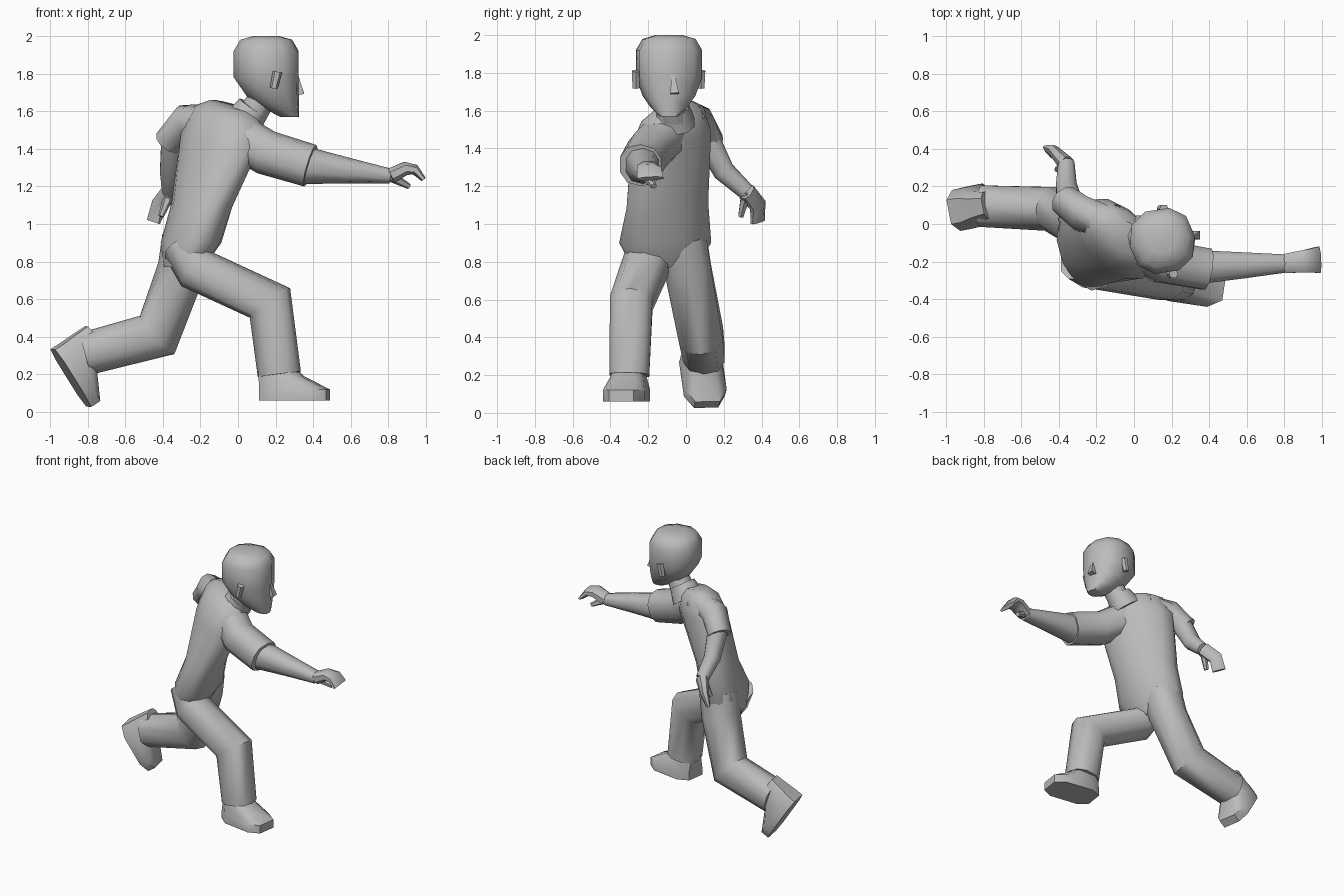
import bpy, bmesh
from math import sin, cos, pi, radians
from mathutils import Vector

if "Cube" in bpy.data.objects:
    bpy.data.objects.remove(bpy.data.objects["Cube"])

shade = (0.5, 0.5, 0.5, 1)
grey = bpy.data.materials.new("plain grey")
grey.use_nodes = True
grey.diffuse_color = shade
grey.node_tree.nodes["Principled BSDF"].inputs["Base Color"].default_value = shade

across = Vector((0, 1, 0))
ahead = Vector((1, 0, 0))


def soften(value, box):
    """Push a circle coordinate towards a rounded square."""
    return abs(value) ** box * (1 if value > 0 else -1)


def loft(name, rings, sides=10, box=0.85):
    """Skin rings given as (centre, half side vector, half depth vector)."""
    bm = bmesh.new()
    rows = []
    for centre, side, depth in rings:
        row = []
        for i in range(sides):
            turn = 2 * pi * (i + 0.5) / sides
            point = centre + side * soften(cos(turn), box) + depth * soften(sin(turn), box)
            row.append(bm.verts.new(point))
        rows.append(row)
    for lower, upper in zip(rows, rows[1:]):
        for i in range(sides):
            j = (i + 1) % sides
            bm.faces.new((lower[i], lower[j], upper[j], upper[i]))
    bm.faces.new(reversed(rows[0]))
    bm.faces.new(rows[-1])
    bmesh.ops.recalc_face_normals(bm, faces=bm.faces)
    mesh = bpy.data.meshes.new(name)
    bm.to_mesh(mesh)
    bm.free()
    mesh.materials.append(grey)
    obj = bpy.data.objects.new(name, mesh)
    bpy.context.collection.objects.link(obj)
    bpy.ops.object.select_all(action="DESELECT")
    obj.select_set(True)
    bpy.context.view_layer.objects.active = obj
    bpy.ops.object.shade_smooth_by_angle(angle=radians(45))


def tube(name, path, start, end, side=across, flat=(1, 1), sides=10):
    """Tapered tube with mitred bends; flat gives depth over width at both ends."""
    path = [Vector(p) for p in path]
    last = len(path) - 1
    rings = []
    for i, point in enumerate(path):
        before = (path[max(i, 1)] - path[max(i, 1) - 1]).normalized()
        after = (path[min(i + 1, last)] - path[min(i, last - 1)]).normalized()
        along = (before + after).normalized()
        wide = (side - along * side.dot(along)).normalized()
        t = i / last
        width = start + (end - start) * t
        depth = width * (flat[0] + (flat[1] - flat[0]) * t) / along.dot(before)
        rings.append((point, wide * width, along.cross(wide) * depth))
    loft(name, rings, sides)


def level_ring(centre, width, depth, yaw, tilt=0):
    """Ring of an upright form, turned about the vertical."""
    c, s = cos(radians(yaw)), sin(radians(yaw))
    return Vector(centre), Vector((c, s, tilt)) * width, Vector((s, -c, 0)) * depth


def shoe(name, sole, forward, up):
    """Flat sole, rounded upper and narrow ankle, lined up at the heel."""
    forward, up = Vector(forward).normalized(), Vector(up).normalized()
    left = up.cross(forward).normalized()
    length = 0.19
    rings = []
    for height, reach in ((0, length), (0.06, length), (0.13, 0.12), (0.22, 0.07)):
        centre = Vector(sole) + forward * (reach - length) + up * height
        rings.append((centre, left * (0.05 + 0.35 * reach), forward * reach))
    loft(name, rings, sides=8, box=0.6)


# Torso leaning forward and twisting from hips to shoulders
torso = []
for z, width in ((0.77, 0.17), (0.9, 0.25), (1.1, 0.23), (1.45, 0.26), (1.58, 0.21), (1.63, 0.12)):
    rise = (z - 0.9) / 0.7
    centre = (0.2 * rise - 0.25, 0.04 * rise - 0.11, z)
    torso.append(level_ring(centre, width, 0.62 * width, 105 + 37 * rise, 0.25 * max(rise, 0)))
loft("torso", torso, sides=12, box=1)

# Neck and head
tube("collar", [(0.02, -0.06, 1.53), (0.08, -0.07, 1.62)], 0.11, 0.085)
tube("neck", [(0.05, -0.06, 1.54), (0.16, -0.09, 1.72)], 0.08, 0.07)
head = []
for z, reach in ((1.57, 0.05), (1.62, 0.1), (1.68, 0.14), (1.78, 0.175), (1.92, 0.175), (1.98, 0.14), (2, 0.07)):
    x = 0.15 if z > 1.8 else 0.325 - reach
    head.append(level_ring((x, -0.09, z), reach, reach, 99))
loft("head", head)
tube("nose", [(0.31, -0.07, 1.8), (0.33, -0.06, 1.69)], 0.01, 0.03, sides=4)
for name, x, y in (("right_ear", 0.19, -0.265), ("left_ear", 0.14, 0.08)):
    tube(name, [(x, y, 1.72), (x + 0.02, y, 1.81)], 0.02, 0.025, sides=6)

# Right leg strides forward, left leg kicks back
tube("right_trouser_leg", [(-0.29, -0.17, 0.88), (-0.22, -0.22, 0.76), (0.17, -0.29, 0.58), (0.22, -0.3, 0.2)],
     0.135, 0.11, flat=(0.85, 1.05))
tube("left_trouser_leg", [(-0.27, -0.02, 0.92), (-0.3, 0.01, 0.76), (-0.43, 0.08, 0.41), (-0.81, 0.095, 0.31)], 0.135, 0.115)
shoe("right_shoe", (0.3, -0.315, 0.06), (1, -0.15, 0), (0, 0, 1))
shoe("left_shoe", (-0.89, 0.085, 0.18), (0.53, 0.12, -0.85), (0.83, 0.15, 0.54))

# Right arm reaches forward
palm = (0.81, -0.21, 1.255)
tube("right_sleeve", [(-0.02, -0.1, 1.48), (0.15, -0.2, 1.38), (0.385, -0.24, 1.31)], 0.12, 0.115)
tube("right_arm", [(0.33, -0.23, 1.315), (0.58, -0.22, 1.285), palm], 0.095, 0.05, flat=(1.1, 0.8))
tube("right_hand", [palm, (0.89, -0.2, 1.295), (0.94, -0.195, 1.29), (0.985, -0.19, 1.24)], 0.055, 0.075, flat=(0.8, 0.2), sides=8)
tube("right_thumb", [palm, (0.91, -0.17, 1.2)], 0.03, 0.015, sides=6)

# Left arm swings behind
palm = (-0.36, 0.32, 1.17)
tube("left_sleeve", [(-0.1, 0, 1.55), (-0.28, 0.055, 1.54), (-0.37, 0.125, 1.43)], 0.1, 0.08, side=ahead)
tube("left_arm", [(-0.34, 0.1, 1.47), (-0.36, 0.2, 1.28), palm], 0.07, 0.045, side=ahead)
tube("left_hand", [palm, (-0.42, 0.38, 1.1), (-0.45, 0.38, 1.01)], 0.05, 0.05, side=ahead - across, flat=(0.9, 0.3), sides=8)
tube("left_thumb", [palm, (-0.41, 0.29, 1.04)], 0.03, 0.015, sides=6)
